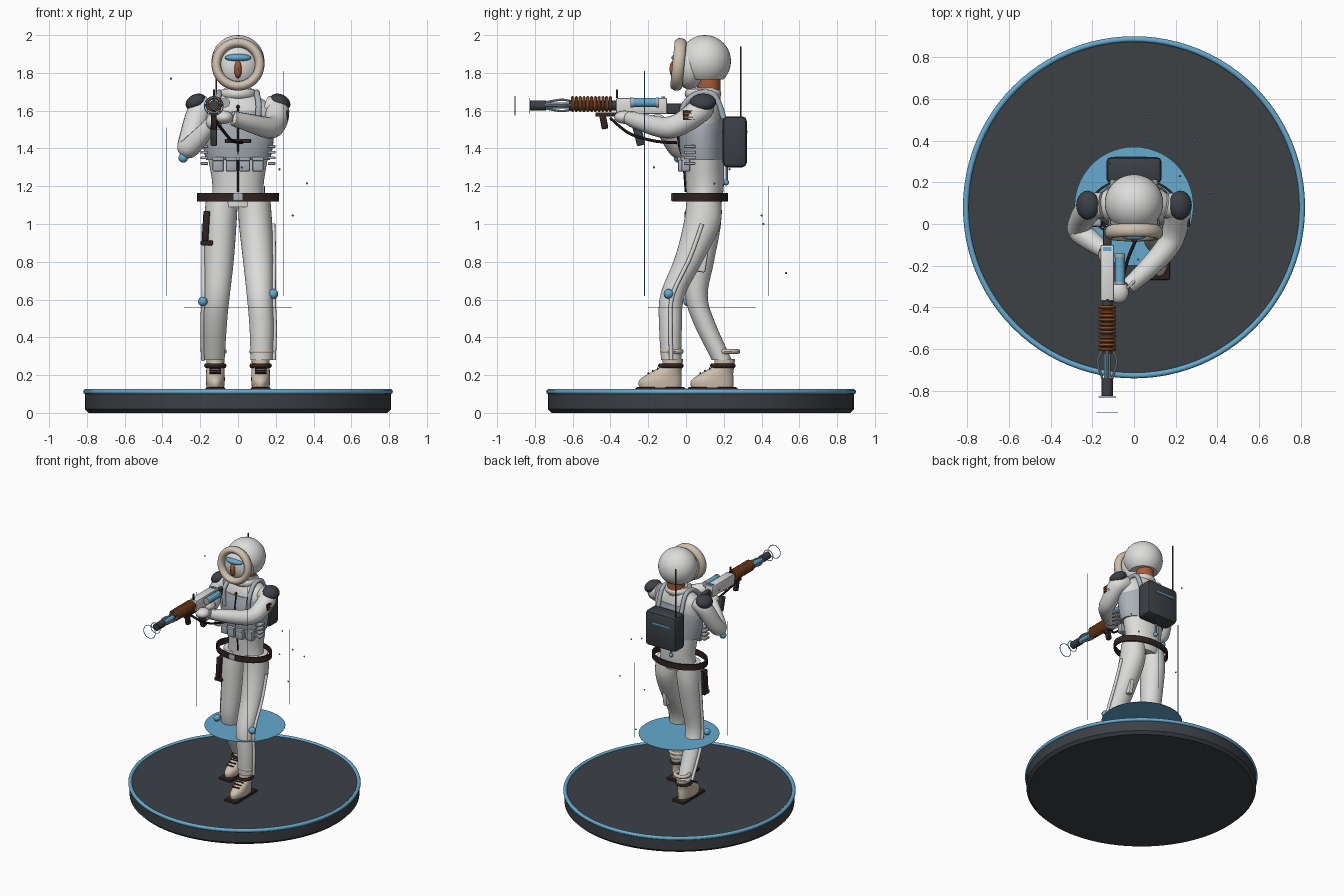
import bpy, bmesh, math
from mathutils import Vector, Matrix, Euler

cube = bpy.data.objects.get("Cube")
if cube:
    bpy.data.objects.remove(cube)


def material(name, *rgb):
    m = bpy.data.materials.new(name)
    m.use_nodes = True
    m.diffuse_color = (*rgb, 1)
    m.node_tree.nodes["Principled BSDF"].inputs["Base Color"].default_value = (*rgb, 1)
    return m


WHITE = material("snow white", .72, .72, .71)
BEIGE = material("fur beige", .62, .53, .43)
SLATE = material("slate grey", .045, .052, .06)
BLUE = material("ice blue", .13, .4, .62)
GREY = material("vest grey", .4, .44, .48)
BROWN = material("dark brown", .03, .018, .015)
COPPER = material("copper", .42, .12, .03)
SKIN = material("skin", .4, .11, .04)


def finish(name, bm, mat):
    bmesh.ops.recalc_face_normals(bm, faces=bm.faces[:])
    for f in bm.faces:
        f.smooth = True
    for e in bm.edges:
        e.smooth = e.calc_face_angle(0) < .65
    me = bpy.data.meshes.new(name)
    bm.to_mesh(me)
    bm.free()
    me.materials.append(mat)
    ob = bpy.data.objects.new(name, me)
    bpy.context.scene.collection.objects.link(ob)
    return ob


def skin(name, rings, mat, wrap=False):
    """Bridge rings of points; cap the ends unless the rings wrap round."""
    bm = bmesh.new()
    vs = [[bm.verts.new(p) for p in r] for r in rings]
    n = len(vs[0])
    for a, b in zip(vs, vs[1:] + vs[:1] if wrap else vs[1:]):
        for i in range(n):
            bm.faces.new((a[i], a[(i + 1) % n], b[(i + 1) % n], b[i]))
    if not wrap:
        bm.faces.new(vs[0])
        bm.faces.new(vs[-1])
    return finish(name, bm, mat)


def circle(n):
    return [(math.cos(i * math.tau / n), math.sin(i * math.tau / n)) for i in range(n)]


def smooth(pts, steps):
    """Catmull-Rom interpolation through tuples of any size."""
    v = [pts[0]] + list(pts) + [pts[-1]]
    out = []
    for p, a, b, q in zip(v, v[1:], v[2:], v[3:]):
        for k in range(steps):
            t = k / steps
            out.append(tuple(y + .5 * t * (z - x + t * (2*x - 5*y + 4*z - w + t * (3*(y - z) + w - x)))
                             for x, y, z, w in zip(p, a, b, q)))
    return out + [tuple(pts[-1])]


def loft(name, secs, mat, n=32, steps=5):
    """Stack horizontal ellipses given as x, y, z, rx, ry."""
    return skin(name, [[(x + rx * c, y + ry * s, z) for c, s in circle(n)]
                       for x, y, z, rx, ry in smooth(secs, steps)], mat)


def tube(name, pts, mat, r=None, n=16, steps=6):
    """Sweep a circle along x, y, z(, r) points."""
    path = smooth([p if r is None else (*p, r) for p in pts], steps)
    pos = [Vector(p[:3]) for p in path]
    rings, old, q = [], None, None
    for i, p in enumerate(path):
        t = (pos[min(i + 1, len(pos) - 1)] - pos[max(i - 1, 0)]).normalized()
        q = t.to_track_quat('Z', 'Y') if old is None else old.rotation_difference(t) @ q
        old = t
        rings.append([pos[i] + q @ Vector((c * p[3], s * p[3], 0)) for c, s in circle(n)])
    return skin(name, rings, mat)


def rod(name, a, b, r, mat, n=16):
    return tube(name, [a, b], mat, r, n, 1)


def lathe(name, profile, mat, loc, scale=(1, 1, 1), rot=(0, 0, 0), wrap=False, n=48):
    m = Matrix.LocRotScale(Vector(loc), Euler(rot), Vector(scale))
    return skin(name, [[m @ Vector((r * c, r * s, z)) for c, s in circle(n)]
                       for r, z in profile], mat, wrap)


def ring(name, loc, major, minor, mat, scale=(1, 1, 1), rot=(0, 0, 0), n=40, sides=10):
    return lathe(name, [(major + minor * c, minor * s) for c, s in circle(sides)],
                 mat, loc, scale, rot, True, n)


def ball(name, loc, size, mat, seg=24, rot=(0, 0, 0), cut=None):
    bm = bmesh.new()
    m = Matrix.LocRotScale(Vector(loc), Euler(rot), Vector(size))
    bmesh.ops.create_uvsphere(bm, u_segments=seg, v_segments=max(6, seg // 2), radius=1, matrix=m)
    if cut is not None:
        res = bmesh.ops.bisect_plane(bm, geom=bm.verts[:] + bm.edges[:] + bm.faces[:],
                                     plane_co=(0, 0, cut), plane_no=(0, 0, 1), clear_inner=True)
        bmesh.ops.edgeloop_fill(bm, edges=[e for e in res["geom_cut"] if isinstance(e, bmesh.types.BMEdge)])
    return finish(name, bm, mat)


def box(name, loc, size, mat, bevel=.006, rot=(0, 0, 0)):
    bm = bmesh.new()
    bmesh.ops.create_cube(bm, size=1, matrix=Matrix.LocRotScale(Vector(loc), Euler(rot), Vector(size)))
    if bevel:
        bmesh.ops.bevel(bm, geom=bm.edges[:], offset=bevel, segments=2, profile=.5, affect='EDGES')
    return finish(name, bm, mat)


# Display base, floating disc, light beams and specks
lathe("base", [(.79, 0), (.81, .02), (.81, .105), (.8, .115)], SLATE, (0, .08, 0), n=96)
ring("base_rim", (0, .08, .112), .806, .014, BLUE, n=96)
lathe("floating_disc", [(.285, -.001), (.285, .001)], BLUE, (0, .085, .556), n=64)
for x, y, top in ((-.38, .03, 1.51), (.24, -.22, 1.81), (.14, .435, 1.2)):
    rod("beam", (x, y, .62), (x, y, top), .002, BLUE, 6)
for p in ((.06, .53, .74), (.29, .4, 1.045), (.365, .15, 1.215), (-.355, .1, 1.77),
          (.22, .23, 1.29), (.07, .41, 1), (.02, -.17, 1.3)):
    ball("speck", p, (.006,) * 3, BLUE, 8)

# Legs, boots and leg fittings
hip = .085, .095, 1.14, .085, .09
legs = {1: [hip, (.093, .085, 1, .088, .098), (.105, .02, .82, .08, .08), (.115, -.072, .62, .068, .065),
            (.125, -.082, .45, .064, .06), (.125, -.078, .28, .058, .054)],
        -1: [hip, (.093, .09, 1, .085, .095), (.1, .07, .8, .077, .078), (.11, .055, .62, .066, .06),
             (.12, .095, .48, .062, .058), (.125, .19, .28, .054, .053)]}
boot = [(-.135, .13, .046, .11), (-.136, .17, .05, .113), (-.11, .21, .049, .085),
        (-.075, .25, .047, .056), (-.07, .285, .048, .054)]
for s, secs in legs.items():
    loft("leg", [(s * x, *rest) for x, *rest in secs], WHITE)
    dy = 0 if s > 0 else .275
    loft("boot", [(s * .12, y + dy, z, rx, ry) for y, z, rx, ry in boot], BEIGE, 24, 4)
    box("sole", (s * .12, dy - .135, .125), (.105, .265, .022), BROWN, .008)
    ring("ankle_strap", (s * .12, dy - .08, .25), .05, .009, BROWN, (1, 1.15, 1.3))
    ring("boot_cuff", (s * .125, dy - .075 if s > 0 else .225, .325), .048, .014, BEIGE, (1.05, 1, 1))
    for k in range(3):
        rod("boot_lace", (s * .12 - .03, dy - .15 - k * .025, .235 - k * .012),
            (s * .12 + .03, dy - .15 - k * .025, .235 - k * .012), .005, BROWN, 8)
    tube("leg_conduit", [(s * (x + rx * .97 + .008), y, z) for x, y, z, rx, ry in secs[1:]], WHITE, .011, 10)
ball("knee_joint", (.187, -.092, .63), (.026,) * 3, BLUE)
ball("knee_joint", (-.187, .01, .59), (.025,) * 3, BLUE)
box("thigh_pouch", (.11, .085, .8), (.035, .05, .11), WHITE, .01, (-.15, 0, 0))
box("holster", (-.17, .02, .99), (.035, .055, .16), BROWN, .008, (0, .06, 0))
box("holster_foot", (-.165, .02, .9), (.065, .065, .025), BROWN)

# Torso, vest and belt
loft("torso", [(0, .095, 1.09, .145, .09), (0, .1, 1.2, .135, .1), (0, .095, 1.35, .158, .105),
               (0, .088, 1.5, .182, .11), (0, .09, 1.61, .185, .1), (0, .095, 1.68, .105, .08),
               (0, .1, 1.72, .07, .07)], WHITE, 40)
loft("vest", [(0, .088, 1.34, .17, .112), (0, .083, 1.42, .186, .119), (0, .083, 1.52, .19, .119),
              (0, .088, 1.6, .165, .108)], GREY, 40)
ring("collar", (0, .09, 1.69), .075, .022, WHITE, (1, 1, 1.2))
lathe("belt", [(1, 1.12), (1, 1.165), (.94, 1.165), (.94, 1.12)], BROWN, (0, .075, 0), (.217, .147, 1), wrap=True)
box("belt_buckle", (0, -.073, 1.143), (.048, .012, .042), GREY, .004)
tube("zip", [(0, -.002, 1.17), (0, -.016, 1.33), (0, -.04, 1.43), (0, -.038, 1.53), (0, -.02, 1.62)],
     BROWN, .005, 8)
ball("zip_pull", (0, -.025, 1.62), (.01,) * 3, BROWN, 12)
box("chest_band", (0, -.04, 1.44), (.135, .012, .022), BROWN, .003)
for x in (-.105, -.035, .035, .105):
    y = -.03 + abs(x) * .28
    box("ammo_pouch", (x, y, 1.315), (.058, .045, .075), GREY, .008)
    box("pouch_flap", (x, y - .005, 1.345), (.062, .045, .022), GREY, .005)
for s in (-1, 1):
    tube("shoulder_strap", [(s * .1, -.02, 1.5), (s * .11, -.015, 1.62), (s * .1, .06, 1.69),
                            (s * .1, .15, 1.68), (s * .1, .2, 1.56)], GREY, .016, 10)
    for k in range(4):
        box("side_clip", (s * .178, .02, 1.32 + k * .03), (.04, .06, .014), GREY, .003)

# Arms, shoulder domes and hands
tube("left_arm", [(.15, .09, 1.62, .06), (.205, .07, 1.6, .065), (.195, -.03, 1.53, .06), (.16, -.11, 1.51, .057),
                  (.06, -.22, 1.535, .048), (-.03, -.3, 1.56, .038)], WHITE)
tube("right_arm", [(-.15, .09, 1.62, .06), (-.205, .08, 1.59, .064), (-.25, .02, 1.46, .06), (-.265, -.03, 1.4, .054),
                   (-.22, -.07, 1.44, .052), (-.14, -.13, 1.53, .038)], WHITE)
ball("left_hand", (-.075, -.325, 1.565), (.05, .055, .035), WHITE)
ball("right_hand", (-.135, -.15, 1.54), (.035, .045, .042), WHITE)
ring("left_wrist_cuff", (-.01, -.285, 1.555), .036, .008, BEIGE, rot=(math.pi / 2, 0, .8))
ball("elbow_joint", (-.29, -.04, 1.35), (.025,) * 3, BLUE)
for s in (-1, 1):
    ball("shoulder_dome", (s * .222, .09, 1.645), (.058, .07, .042), SLATE, rot=(0, s * .45, 0))
box("arm_patch", (.262, .015, 1.575), (.009, .06, .05), BROWN, 0)
for k in (-1, 1):
    box("patch_stripe", (.267, .015, 1.575 + k * .01), (.004, .045, .007), COPPER, 0)

# Head, helmet and fur-trimmed hood
rod("neck", (0, .12, 1.66), (0, .12, 1.8), .062, SKIN, 24)
ball("helmet", (0, .1, 1.862), (.14, .138, .138), WHITE, 40, cut=1.765)
ball("hood_lining", (0, .02, 1.835), (.115, .085, .122), WHITE, 32)
ring("fur_trim", (0, -.04, 1.845), .115, .025, BEIGE, (1, 1, 1.3), (math.pi / 2 - .1, 0, 0), 48, 14)
ball("goggles", (0, -.045, 1.88), (.07, .032, .021), BLUE)
ball("nose_guard", (0, -.06, 1.82), (.02, .028, .05), SKIN, 12)

# Backpack with aerial and hose
box("backpack", (0, .258, 1.435), (.265, .128, .27), SLATE, .025)
box("pack_stripe", (-.015, .322, 1.49), (.15, .008, .012), BLUE, 0)
rod("aerial", (-.115, .29, 1.55), (-.115, .29, 1.94), .005, SLATE, 8)
rod("pack_hose", (-.02, .215, 1.22), (-.02, .215, 1.33), .007, GREY, 8)
ball("hose_end", (-.02, .212, 1.22), (.016,) * 3, BLUE, 16)

# Rifle pointing forward
GX, GZ = -.128, 1.628


def along(name, y0, y1, r, mat, dx=0, dz=0, n=20):
    return rod(name, (GX + dx, y0, GZ + dz), (GX + dx, y1, GZ + dz), r, mat, n)


box("receiver", (GX, -.235, 1.625), (.065, .27, .085), WHITE, .008)
box("receiver_port", (GX, -.12, 1.67), (.04, .02, .008), BLUE, 0)
along("side_cell", -.285, -.15, .024, BLUE, .06, .015)
for y in (-.285, -.15):
    along("cell_cap", y - .008, y + .008, .026, GREY, .06, .015)
along("barrel_core", -.62, -.36, .026, SLATE)
for k in range(11):
    ring("barrel_coil", (GX, -.4 - k * .02, GZ + .007), .034, .0085, COPPER, rot=(math.pi / 2, 0, 0), n=24, sides=8)
along("inner_barrel", -.75, -.6, .016, BLUE)
for c, s in circle(4):
    tube("barrel_rod", [(GX + .02 * c, -.6, GZ + .02 * s), (GX + .046 * c, -.66, GZ + .03 * s),
                        (GX + .02 * c, -.75, GZ + .015 * s)], GREY, .006, 8)
along("muzzle", -.825, -.74, .027, SLATE)
for y, r in ((-.83, .04), (-.905, .05)):
    ring("muzzle_hoop", (GX, y, GZ - .003), r, .0025, BLUE, rot=(math.pi / 2, 0, 0), n=32, sides=6)
box("under_rail", (GX, -.4, 1.58), (.03, .16, .022), BROWN, .004)
box("fore_grip", (GX, -.435, 1.54), (.03, .035, .075), BROWN, .006, (.2, 0, 0))
box("rifle_grip", (GX, -.25, 1.47), (.035, .045, .11), SLATE, .008, (.25, 0, 0))
box("rifle_stock", (GX, -.06, 1.61), (.04, .1, .055), SLATE, .01)
box("front_sight", (GX, -.365, 1.69), (.01, .01, .045), BROWN, 0)
tube("rifle_sling", [(GX, -.4, 1.56), (GX + .06, -.3, 1.48), (-.03, -.17, 1.44), (.02, -.05, 1.43)], BROWN, .008, 8)
